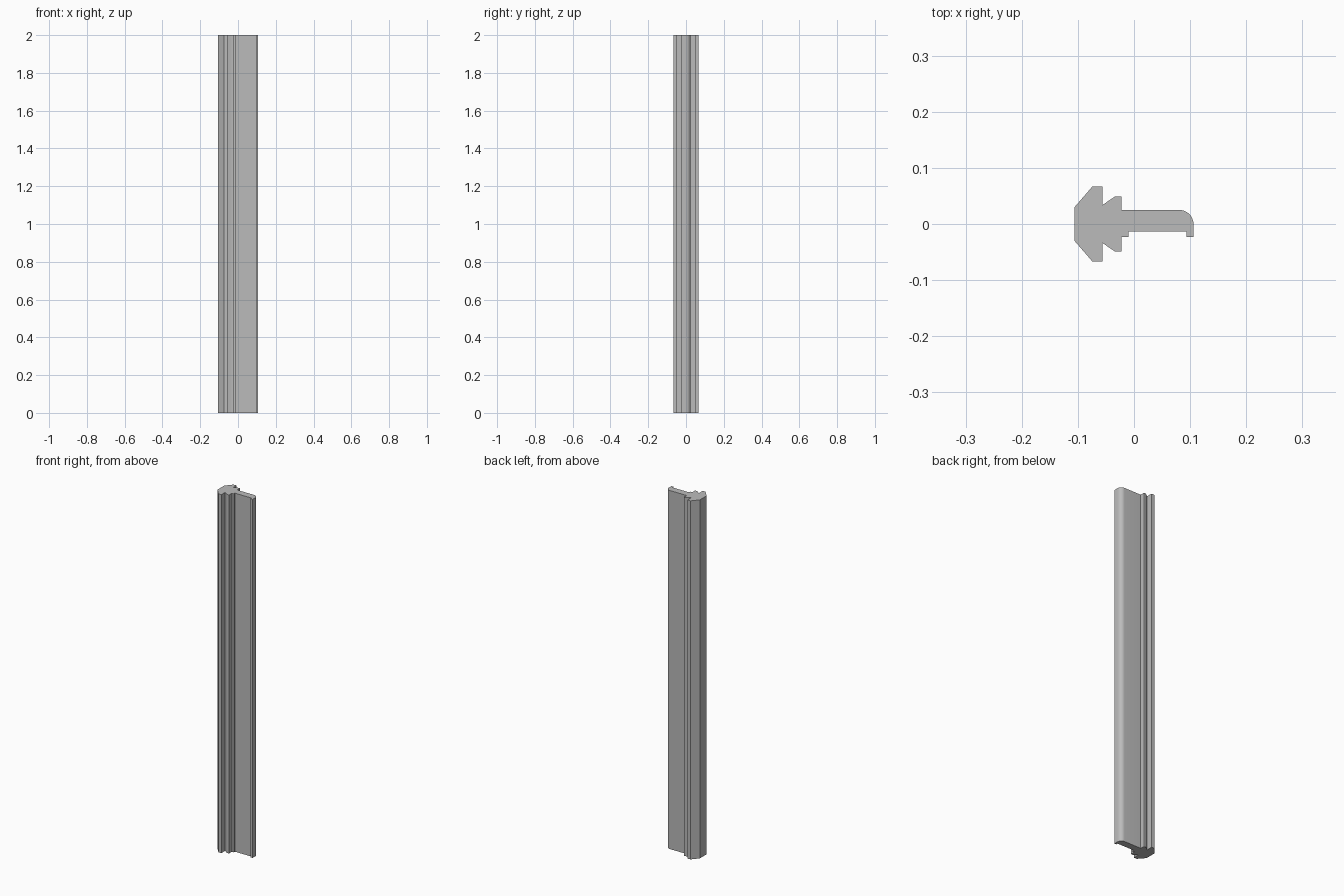
import bpy
import bmesh
from math import sin, cos, pi

HEIGHT = 2.0

cube = bpy.data.objects.get("Cube")
if cube:
    bpy.data.objects.remove(cube, do_unlink=True)

# Single grey material
grey = bpy.data.materials.new("plain_grey")
grey.use_nodes = True
colour = (0.5, 0.5, 0.5, 1.0)
grey.diffuse_color = colour
grey.node_tree.nodes["Principled BSDF"].inputs["Base Color"].default_value = colour

# Barbed head: one half, mirrored across y = 0
barbs = [(-0.106, 0.03), (-0.074, 0.067), (-0.056, 0.067),
         (-0.056, 0.034), (-0.034, 0.049), (-0.022, 0.049)]
head_back = barbs
head_front = [(x, -y) for x, y in reversed(barbs)]

# Flat tongue with a rounded outer corner and two small feet
radius = 0.025
steps = 8
corner = [(0.106 - radius + radius * sin(i / steps * pi / 2),
           radius * cos(i / steps * pi / 2)) for i in range(steps + 1)]
feet = [(0.106, -0.023), (0.094, -0.023), (0.094, -0.013),
        (-0.01, -0.013), (-0.01, -0.023), (-0.022, -0.023)]
profile = head_back + [(-0.022, radius)] + corner + feet + head_front

# Extrude the closed profile to full height
bm = bmesh.new()
base = bm.faces.new([bm.verts.new((x, y, 0)) for x, y in profile])
top = bmesh.ops.extrude_face_region(bm, geom=[base], use_keep_orig=True)
bmesh.ops.translate(bm, vec=(0, 0, HEIGHT),
                    verts=[v for v in top["geom"] if isinstance(v, bmesh.types.BMVert)])
bmesh.ops.recalc_face_normals(bm, faces=bm.faces)

mesh = bpy.data.meshes.new("seal_strip")
bm.to_mesh(mesh)
bm.free()
mesh.materials.append(grey)
strip = bpy.data.objects.new("seal_strip", mesh)
bpy.context.collection.objects.link(strip)

# Smooth the rounded corner, keep the other edges sharp
bpy.context.view_layer.objects.active = strip
strip.select_set(True)
bpy.ops.object.shade_smooth_by_angle(angle=pi / 8)
